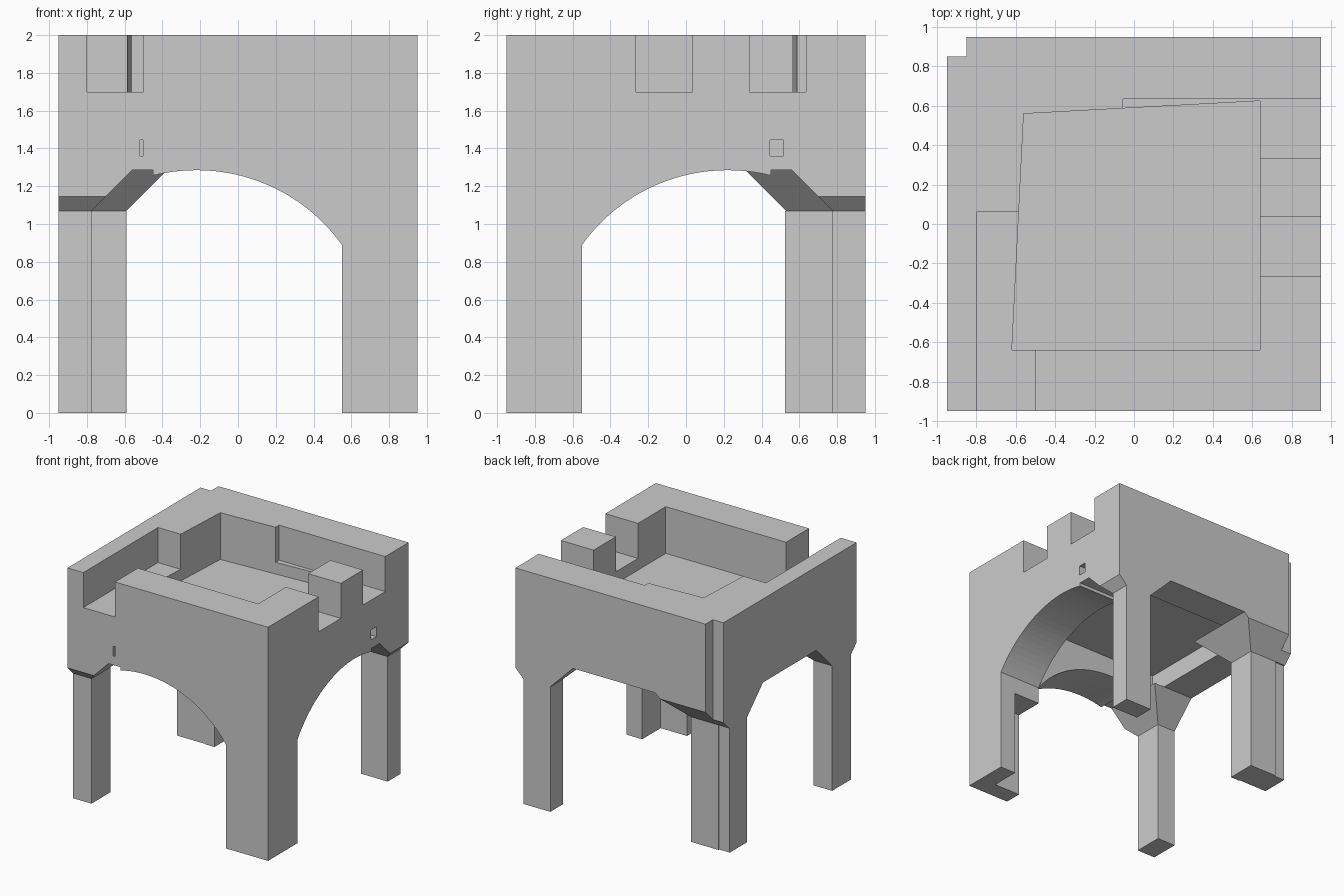
import bpy, bmesh, math

if "Cube" in bpy.data.objects:
    bpy.data.objects.remove(bpy.data.objects["Cube"])

def make(name, bm):
    bmesh.ops.recalc_face_normals(bm, faces=bm.faces)
    me = bpy.data.meshes.new(name)
    bm.to_mesh(me)
    bm.free()
    ob = bpy.data.objects.new(name, me)
    bpy.context.collection.objects.link(ob)
    return ob

def prism(name, pts, depth):
    """Extrude a planar loop of 3D points by the depth vector."""
    bm = bmesh.new()
    f = bm.faces.new([bm.verts.new(p) for p in pts])
    r = bmesh.ops.extrude_face_region(bm, geom=[f])
    bmesh.ops.translate(bm, vec=depth, verts=[v for v in r["geom"] if isinstance(v, bmesh.types.BMVert)])
    if len(bm.faces) == len(pts) + 1:
        bm.faces.new([v for v in bm.verts][:len(pts)])
    return make(name, bm)

def box(name, x0, x1, y0, y1, z0, z1):
    return prism(name, [(x0, y0, z0), (x1, y0, z0), (x1, y1, z0), (x0, y1, z0)], (0, 0, z1 - z0))

def boolean(target, tool, op):
    m = target.modifiers.new(op, "BOOLEAN")
    m.object, m.operation, m.solver = tool, op, "EXACT"
    dg = bpy.context.evaluated_depsgraph_get()
    me = bpy.data.meshes.new_from_object(target.evaluated_get(dg))
    target.modifiers.clear()
    target.data = me
    bpy.data.objects.remove(tool)

H = 0.95        # half width of the tower
CEIL = 1.285    # underside of the upper block
LEG = 1.07      # top of the straight legs

# Upper block with the recess under it
body = box("tower", -H, H, -H, H, CEIL, 2)
boolean(body, box("recess", -.66, .55, -.55, .66, 1.0, 1.45), "DIFFERENCE")

# Roof pit, slightly out of square
pit = [(-.62, -.64, 1.6), (.64, -.64, 1.6), (.64, .625, 1.6), (-.56, .56, 1.6)]
boolean(body, prism("pit", pit, (0, 0, 1)), "DIFFERENCE")

# Gaps in the parapet and the two small wall slots
for c in [(-.8, -.5, -1.2, .06, 1.7, 2.3),
          (.3, 1.2, -.265, .035, 1.7, 2.3),
          (-.055, 1.2, .335, .635, 1.7, 2.3),
          (-.518, -.502, -1.2, -.75, 1.36, 1.445),
          (.75, 1.2, .445, .515, 1.36, 1.445)]:
    boolean(body, box("cut", *c), "DIFFERENCE")

# Arched walls on the front and right, meeting in one corner leg
cx, cz, r = -.22, .337, .948
a0 = math.atan2(.89 - cz, .55 - cx)
a1 = math.acos((-.45 - cx) / r)
N = 24
arc = [(cx + r * math.cos(a0 + (a1 - a0) * i / N), cz + r * math.sin(a0 + (a1 - a0) * i / N))
       for i in range(N + 1)]
profile = [(H, 0), (.55, 0)] + arc + [(-.45, 1.35), (H, 1.35)]
boolean(body, prism("front_arch", [(u, -H, z) for u, z in profile], (0, .4, 0)), "UNION")
boolean(body, prism("right_arch", [(H, -u, z) for u, z in profile], (-.4, 0, 0)), "UNION")
boolean(body, box("leg_hollow", .4, .8, -.8, -.4, -.2, .745), "DIFFERENCE")

# Brackets flare at 45 degrees from leg top to block, clipped to the walls
def bracket(x0, x1, y0, y1, mid):
    bm = bmesh.new()
    cl = lambda v: max(-H, min(H, v))
    for h in (0, mid, CEIL - LEG):
        for x in (cl(x0 - h), cl(x1 + h)):
            for y in (cl(y0 - h), cl(y1 + h)):
                bm.verts.new((x, y, LEG + h))
    res = bmesh.ops.convex_hull(bm, input=bm.verts)
    junk = {v for v in res["geom_interior"] + res["geom_unused"] if isinstance(v, bmesh.types.BMVert)}
    bmesh.ops.delete(bm, geom=list(junk), context="VERTS")
    bmesh.ops.dissolve_limit(bm, angle_limit=.01, verts=bm.verts, edges=bm.edges)
    return make("bracket", bm)

for rect, mid in [((-H, -.775, -.875, -.62), .075),
                  ((.62, .875, .775, H), .075),
                  ((-H, -.59, .53, .775), .175)]:
    leg = box("leg", *rect, 0, LEG)
    boolean(leg, bracket(*rect, mid), "UNION")
    boolean(body, leg, "UNION")

# Shallow strip on the back left leg, and the notched rear corner
boolean(body, box("leg_strip", -.675, -.59, .523, .6, 0, LEG), "UNION")
boolean(body, box("corner_notch", -1.2, -.85, .85, 1.2, .5, 2.3), "DIFFERENCE")
boolean(body, box("leg_notch", -1.2, -.85, .765, 1.2, -.3, LEG), "DIFFERENCE")
